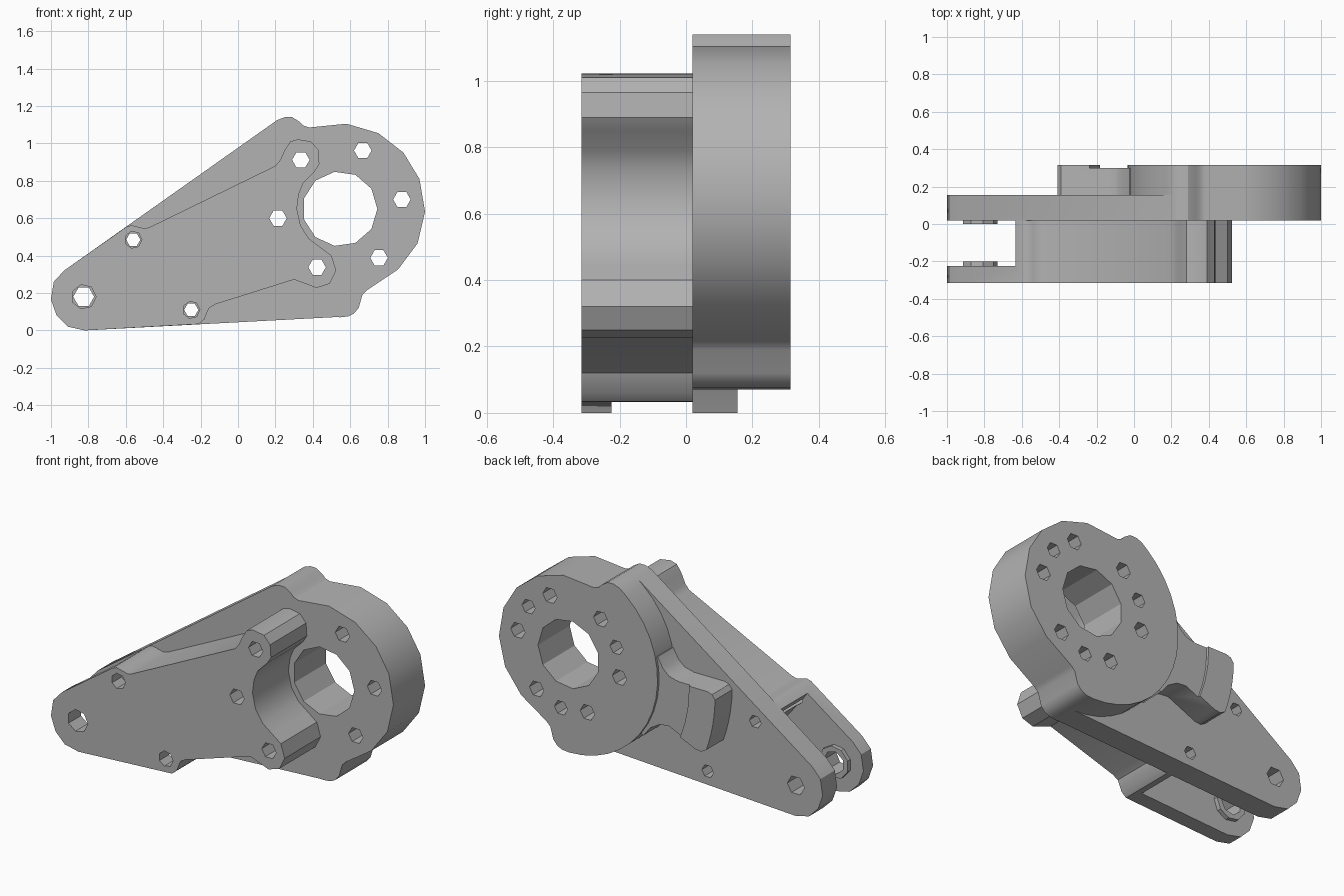
import bpy, bmesh
from math import cos, sin, radians

if "Cube" in bpy.data.objects:
    bpy.data.objects.remove(bpy.data.objects["Cube"], do_unlink=True)

grey = bpy.data.materials.new("plain_grey")
grey.use_nodes = True
COLOUR = (0.45, 0.45, 0.45, 1)
grey.diffuse_color = COLOUR
grey.node_tree.nodes["Principled BSDF"].inputs["Base Color"].default_value = COLOUR

HUB = (0.545, 0.65)      # bearing centre
PIVOT = (-0.825, 0.18)   # fork pin centre
BOLTS = [(-0.56, 0.485), (-0.25, 0.11)]


def arc(centre, r, a0, a1, n):
    """n + 1 points on an arc, in degrees."""
    angles = [radians(a0 + (a1 - a0) * i / n) for i in range(n + 1)]
    return [(centre[0] + r * cos(a), centre[1] + r * sin(a)) for a in angles]


def disc(centre, r, sides, turn=0):
    return arc(centre, r, turn, turn + 360, sides)[:-1]


def slab(name, profile, y0, y1):
    """Extrude an (x, z) profile from y0 to y1."""
    bm = bmesh.new()
    face = bm.faces.new([bm.verts.new((x, y0, z)) for x, z in profile])
    out = bmesh.ops.extrude_face_region(bm, geom=[face])
    moved = [v for v in out["geom"] if isinstance(v, bmesh.types.BMVert)]
    bmesh.ops.translate(bm, verts=moved, vec=(0, y1 - y0, 0))
    bmesh.ops.recalc_face_normals(bm, faces=bm.faces)
    mesh = bpy.data.meshes.new(name)
    bm.to_mesh(mesh)
    bm.free()
    mesh.materials.append(grey)
    ob = bpy.data.objects.new(name, mesh)
    bpy.context.collection.objects.link(ob)
    return ob


def combine(ob, other, operation):
    """Apply a boolean and discard the helper."""
    bpy.context.view_layer.objects.active = ob
    mod = ob.modifiers.new("join", "BOOLEAN")
    mod.operation = operation
    mod.solver = "EXACT"
    mod.object = other
    bpy.ops.object.modifier_apply(modifier=mod.name)
    bpy.data.objects.remove(other, do_unlink=True)


def drill(ob, centre, r, sides, y0=-0.5, y1=0.5, turn=0):
    combine(ob, slab("cutter", disc(centre, r, sides, turn), y0, y1), "DIFFERENCE")


def finish(ob):
    bpy.ops.object.select_all(action="DESELECT")
    ob.select_set(True)
    bpy.context.view_layer.objects.active = ob
    bpy.ops.object.shade_smooth_by_angle(angle=radians(30))


# Rounded fork end, shared by both halves
fork_end = [(-0.82, 0), (-0.91, 0.02), (-0.97, 0.08), (-1, 0.165),
            (-0.985, 0.26), (-0.93, 0.32)]

# Rear half: lever plate
rear_half = slab("rear_lever", fork_end + [(0.21, 1.125), (0.4, 0.6), (0.59, 0.075)],
                 0.02, 0.155)

# Bearing hub with two ears
hub_outline = [(0.25, 1.14), (0.29, 1.14), (0.33, 1.115), (0.35, 1.095), (0.38, 1.085),
               (0.58, 1.105), (0.75, 1.055), (0.885, 0.95), (0.97, 0.81), (1, 0.635),
               (0.96, 0.465), (0.855, 0.325), (0.69, 0.215), (0.665, 0.19),
               (0.645, 0.12), (0.62, 0.09), (0.59, 0.075)]
hub_outline += arc(HUB, 0.58, 270, 130, 16) + [(0.21, 1.125)]
combine(rear_half, slab("hub", hub_outline, 0.02, 0.315), "UNION")

# Side arm with a raised curved lip at its tip
arm_outline = [(0.1, 0.75), (-0.025, 0.78), (-0.06, 0.72), (-0.1, 0.685), (-0.16, 0.67),
               (-0.36, 0.67), (-0.39, 0.66)]
arm_outline += arc(HUB, 0.955, 181, 200, 6)
arm_outline += [(-0.32, 0.305), (-0.28, 0.31), (-0.1, 0.39), (-0.04, 0.385),
                (0.02, 0.35), (0.07, 0.29), (0.2, 0.4)]
arm = slab("arm", arm_outline, 0.1, 0.315)
drill(arm, HUB, 0.785, 48, 0.3, 0.4)
combine(rear_half, arm, "UNION")

# Rear pivot boss, bearing bore and bolt holes
combine(rear_half, slab("boss", disc(PIVOT, 0.095, 9), 0, 0.05), "UNION")
drill(rear_half, HUB, 0.2, 11)
drill(rear_half, PIVOT, 0.056, 6)
for bolt in BOLTS:
    drill(rear_half, bolt, 0.038, 6)
ring_holes = disc(HUB, 0.335, 6, 8.6)
for hole in ring_holes:
    drill(rear_half, hole, 0.047, 6)
for hole in disc(HUB, 0.335, 3, 38.6):
    drill(rear_half, hole, 0.043, 6, 0.2, 0.4)
finish(rear_half)

# Front half: thick body with a hollow around the bearing
front_outline = fork_end + [
    (-0.595, 0.555), (-0.57, 0.562), (-0.54, 0.555), (-0.5, 0.545), (-0.47, 0.553),
    (0.2, 0.88), (0.225, 0.91), (0.25, 0.965), (0.28, 1.01), (0.32, 1.022), (0.39, 1.01),
    (0.43, 0.965), (0.435, 0.89), (0.41, 0.85), (0.35, 0.79), (0.325, 0.73),
    (0.315, 0.65), (0.335, 0.56), (0.38, 0.49), (0.44, 0.445), (0.5, 0.4),
    (0.525, 0.32), (0.49, 0.25), (0.42, 0.227), (0.36, 0.25), (0.3, 0.272),
    (-0.12, 0.14), (-0.155, 0.12), (-0.18, 0.06), (-0.21, 0.034)]
front_half = slab("front_lever", front_outline, -0.315, 0.02)

# Open the fork slot, add the front pivot boss and its holes
slot = [(-0.16, -0.1), (-0.24, 0.03), (-0.615, 0.5), (-0.7, 0.62), (-1.2, 0.62), (-1.2, -0.1)]
combine(front_half, slab("slot", slot, -0.225, 0.1), "DIFFERENCE")
combine(front_half, slab("boss", disc(PIVOT, 0.095, 9), -0.26, -0.2), "UNION")
drill(front_half, PIVOT, 0.066, 7)
for bolt in BOLTS:
    drill(front_half, bolt, 0.046, 7)
for i in (2, 3, 4):
    drill(front_half, ring_holes[i], 0.047, 6)
finish(front_half)
